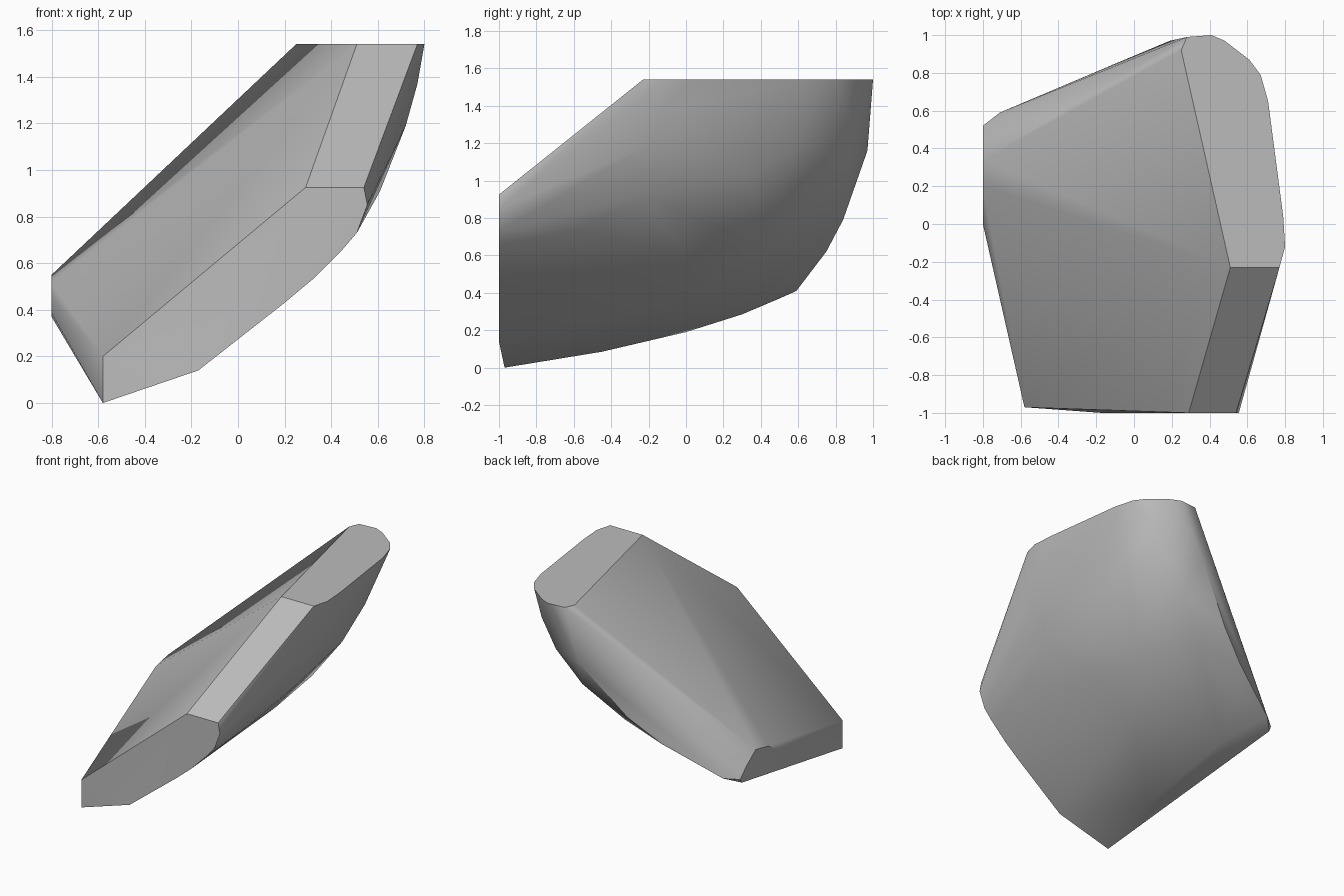
import bpy
import bmesh
import math

default_cube = bpy.data.objects.get("Cube")
if default_cube:
    bpy.data.objects.remove(default_cube, do_unlink=True)


def make_material(name, colour):
    material = bpy.data.materials.new(name)
    material.use_nodes = True
    material.diffuse_color = colour
    shader = material.node_tree.nodes["Principled BSDF"]
    shader.inputs["Base Color"].default_value = colour
    shader.inputs["Roughness"].default_value = 0.8
    return material


def at_height(outline, height):
    """Lift a flat x, y outline to one height."""
    return [(x, y, height) for x, y in outline]


def at_depth(outline, depth):
    """Stand a flat x, z outline up at one depth."""
    return [(x, depth, z) for x, z in outline]


def convex_stone(name, points, material, sharp_angle):
    """Wrap the points in a convex skin, soft on the worn side, crisp at the cuts."""
    mesh = bpy.data.meshes.new(name)
    shape = bmesh.new()
    for point in points:
        shape.verts.new(point)
    hull = bmesh.ops.convex_hull(shape, input=shape.verts[:])
    unused = set(hull["geom_interior"]) | set(hull["geom_unused"])
    loose = [item for item in unused if isinstance(item, bmesh.types.BMVert)]
    bmesh.ops.delete(shape, geom=loose, context="VERTS")
    bmesh.ops.dissolve_limit(shape, angle_limit=math.radians(1),
                             verts=shape.verts[:], edges=shape.edges[:])
    bmesh.ops.recalc_face_normals(shape, faces=shape.faces[:])
    shape.to_mesh(mesh)
    shape.free()
    mesh.materials.append(material)
    stone = bpy.data.objects.new(name, mesh)
    bpy.context.collection.objects.link(stone)
    bpy.ops.object.select_all(action="DESELECT")
    stone.select_set(True)
    bpy.context.view_layer.objects.active = stone
    bpy.ops.object.shade_smooth_by_angle(angle=math.radians(sharp_angle))
    return stone


# Flat cut across the top
top_cut = at_height([(.51, -.23), (.77, -.23), (.8, -.12), (.79, .04), (.71, .65),
                     (.67, .79), (.61, .87), (.48, .97), (.41, 1), (.28, .99),
                     (.25, .92)], 1.54)

# Flat cut across the front, with its curved lower edge
front_cut = at_depth([(.29, .925), (.54, .925), (.555, .85), (.51, .73), (.45, .66),
                      (.32, .53), (.2, .43), (-.17, .14)], -1)
front_tip = at_depth([(-.58, 0), (-.58, .2)], -.97)

# Narrow rounded end on the right
right_end = [(-.8, 0, .385), (-.8, .1, .46), (-.8, .2, .52), (-.8, .34, .55),
             (-.8, .45, .47), (-.8, .52, .4), (-.8, .5, .37)]

# Edge running up the back
back_edge = [(-.71, .59, .41), (-.33, .75, .62), (-.12, .84, .79), (.19, .97, 1.16)]

# Worn underside and outer flank
underside = [(-.5, -.45, .085), (-.6, 0, .19), (-.55, .3, .285), (-.4, .6, .5),
             (0, 0, .36), (.3, 0, .59), (0, .7, .69), (.3, .42, .66),
             (.25, .83, .93), (.45, .85, 1.14), (.55, .87, 1.35)]
flank = [(.5, -.58, .74), (.61, -.22, .91), (.72, -.2, 1.19), (.77, -.14, 1.37),
         (.6, .34, 1.02), (.6, .6, 1.19)]

stone_grey = make_material("stone grey", (.5, .5, .5, 1))
convex_stone("stone_fragment",
             top_cut + front_cut + front_tip + right_end + back_edge + underside + flank,
             stone_grey, 32)
